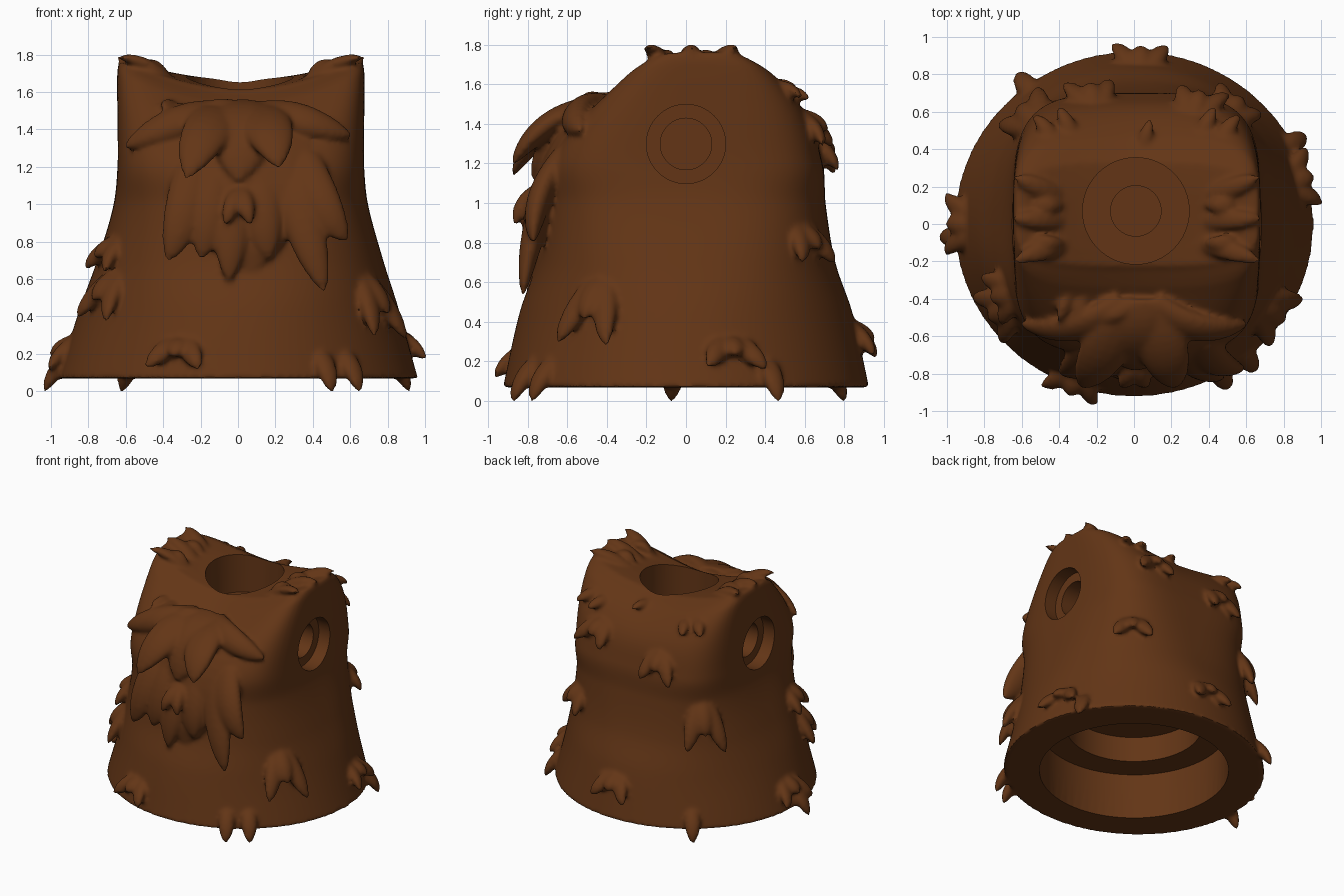
import bpy, bmesh, math
from mathutils import Vector, Matrix

if "Cube" in bpy.data.objects:
    bpy.data.objects.remove(bpy.data.objects["Cube"])

# Body profile: height, half width, depth, squareness
PROFILE = [(.07, .962, .925, 2), (.45, .85, .84, 2.1), (.7, .765, .755, 2.5), (1, .68, .705, 3.2),
           (1.2, .66, .69, 4), (1.4, .66, .6, 4), (1.6, .66, .395, 4), (1.65, .65, .3, 4)]
TOP = PROFILE[-1][0]


def section(z):
    """Smoothly interpolated profile row (cubic with averaged slopes)."""
    z = min(max(z, PROFILE[0][0]), TOP)
    n = len(PROFILE) - 1
    i = max(k for k in range(n) if z >= PROFILE[k][0])
    a, b = PROFILE[i], PROFILE[i + 1]
    p, q = PROFILE[max(i - 1, 0)], PROFILE[min(i + 2, n)]
    h = b[0] - a[0]
    t = (z - a[0]) / h
    row = []
    for k in (1, 2, 3):
        m0 = h * (b[k] - p[k]) / (b[0] - p[0])
        m1 = h * (q[k] - a[k]) / (q[0] - a[0])
        d = b[k] - a[k]
        row.append(a[k] + m0 * t + (3 * d - 2 * m0 - m1) * t * t + (m0 + m1 - 2 * d) * t ** 3)
    return row


def smooth(t):
    t = min(max(t, 0), 1)
    return t * t * (3 - 2 * t)


def surf(az, z, k=1):
    """Point on the body skin at an azimuth (degrees) and height."""
    hx, hy, e = section(z)
    c, s = math.cos(math.radians(az)), math.sin(math.radians(az))
    r = k * (abs(c / hx) ** e + abs(s / hy) ** e) ** (-1 / e)
    u = smooth((z - 1.2) / .4)
    x, y = r * c, r * s + .06 * k * u
    edge = min(abs(x) / .655, 1) ** 1.8
    z += u * (.115 * edge - .12 * (1 - edge) * min(max(.2 - y, 0), .5))
    return Vector((x + .015 * smooth(z), y, z))


def normal(az, z):
    du = surf(az + 2, z) - surf(az - 2, z)
    dv = surf(az, z + .03) - surf(az, z - .03)
    return du.cross(dv).normalized()


def skin(bm, rings):
    """Close a stack of rings into a solid."""
    vs = [[bm.verts.new(p) for p in r] for r in rings]
    n = len(vs[0])
    for a, b in zip(vs, vs[1:]):
        for i in range(n):
            bm.faces.new((a[i], a[(i + 1) % n], b[(i + 1) % n], b[i]))
    bm.faces.new(vs[0][::-1])
    bm.faces.new(vs[-1])


def finish(bm, name):
    bmesh.ops.recalc_face_normals(bm, faces=bm.faces)
    me = bpy.data.meshes.new(name)
    bm.to_mesh(me)
    bm.free()
    ob = bpy.data.objects.new(name, me)
    bpy.context.collection.objects.link(ob)
    return ob


def circle(n):
    return [(math.cos(j * math.tau / n), math.sin(j * math.tau / n)) for j in range(n)]


def lock(p0, mid, p1, w, th, out):
    """Tapered lock of fur along a curve, flattened against direction out."""
    p0, mid, p1, out = map(Vector, (p0, mid, p1, out))
    rings = []
    for i in range(13):
        t = i / 12 * .985
        p = p0 * (1 - t) ** 2 + mid * 2 * t * (1 - t) + p1 * t * t
        tan = ((mid - p0) * (1 - t) + (p1 - mid) * t).normalized()
        side = tan.cross(out).normalized()
        k = 1.4 * (1 - t) ** .75 * (.55 + 1.2 * t)
        rings.append([p + side * (w * k * c) + side.cross(tan) * (th * k * s)
                      for c, s in circle(14)])
    skin(fur, rings)


def tuft(az0, z0, az1, z1, w):
    """Lock hugging the body skin, with its tip lifted off."""
    am, zm, lift = (az0 + az1) / 2, (z0 + z1) / 2, .03 + w * .8
    n = normal(am, zm)
    lock(surf(az0, z0) - normal(az0, z0) * .04, surf(am, zm) + n * lift * .6,
         surf(az1, z1) + normal(az1, z1) * lift, w, w * .7, n)


# Torso with a saddle-shaped top
fur = bmesh.new()
rings = [[surf(360 * j / 160, .07 + (TOP - .07) * i / 60) for j in range(160)] for i in range(61)]
for k in (.93, .75, .5, .25, .05):
    rings.append([surf(360 * j / 160, TOP, k) + Vector((0, 0, .015)) for j in range(160)])
skin(fur, rings)

# Fur clusters: azimuth, root height, drop; each fans out into three locks
for az, z, drop in [(135, 1, .38), (110, 1.36, .22), (88, .4, .2), (62, 1.45, .19),
                    (50, .88, .2), (15, .32, .18), (180, .29, .2), (208, .82, .2),
                    (-33, .62, .37), (249, .28, .18), (213, .64, .29)]:
    w = .048 + drop * .05
    for fan, part in ((-1, .95), (1, 1), (0, .62)):
        tuft(az + fan * 2, z, az + fan * 9, z - drop * part, w)

# Hanging tips around the base rim
for az in (184, 128, -60, -50, 27):
    tuft(az, .22, az, -.01, .06)

# Chest fur: broad mats, ragged lower locks, upper locks mirrored about the middle
FRONT = (0, -1, .15)
lock((.03, -.44, 1.47), (.05, -.72, 1.25), (.06, -.77, .62), .38, .09, FRONT)
lock((.03, -.4, 1.51), (.03, -.66, 1.48), (.0, -.78, 1.12), .2, .07, (0, -.9, .4))
for x, z in ((-.38, .69), (-.2, .7), (-.05, .58), (.17, .7), (.47, .52), (.59, .8)):
    lock((x * .6, -.62, 1.25), (x * .7, -.79, .76 + z * .3), (x, -.93 + z * .2, z), .115, .065, FRONT)
for s in (-1, 1):
    x, z = .02 + s * .08, 1.16 + s * .03
    lock((x, -.42, 1.49), (s * .32, -.63, 1.48), (s * .62, -.53, z + .17), .1, .065, (0, -.8, .6))
    lock((x, -.42, 1.49), (s * .17, -.74, 1.45), (s * .25 - .03, -.88, z), .14, .065, (0, -.8, .6))
    lock((.02, -.73, 1.08), (s * .04, -.86, 1), (s * .07, -.86, .88), .05, .04, FRONT)
lock((0, -.42, 1.52), (-.12, -.5, 1.54), (-.2, -.5, 1.51), .04, .05, FRONT)

# Shoulder and upper back fur
for s in (-1, 1):
    for y in (-.2, .03, .26):
        lock((s * .36, y * .5, 1.65), (.015 + s * .52, y * .75, 1.79), (.015 + s * .67, y, 1.785),
             .055, .035, (0, 0, 1))
    for y in (-.1, .1):
        lock((s * .56, y, 1.7), (s * .47, y, 1.8), (s * .37, y, 1.7), .045, .03, (0, 0, 1))
    for a in (38, 47):
        tuft(90 - s * a, 1.57, 90 - s * a, 1.45, .045)
tuft(86, 1.63, 80, 1.54, .04)
for az in (231, 238):
    tuft(az, 1.56, az, 1.46, .04)
torso = finish(fur, "furry_torso")

# Stepped round sockets: base opening, neck, both arms
cut = bmesh.new()


def socket(r0, r1, h0, h1, h2, matrix):
    """Narrow bore r0 from h0 to h1, then wide bore r1 out to h2."""
    skin(cut, [[matrix @ Vector((r * c, r * s, h)) for c, s in circle(64)]
               for r, h in ((r0, h0), (r0, h1), (r1, h1), (r1, h2))])


socket(.49, .685, .63, .43, -.2, Matrix())
socket(.135, .285, 1.1, 1.38, 2, Matrix.Translation((.01, .07, 0)))
for s in (-1, 1):
    socket(.13, .2, .42, .56, .9,
           Matrix.Translation((.015, 0, 1.3)) @ Matrix.Rotation(s * math.pi / 2, 4, 'Y'))
cutter = finish(cut, "socket_cutter")
cutter.hide_render = True

# Fuse the fur into the torso, soften, then cut the sockets
m = torso.modifiers.new("fuse", 'REMESH')
m.mode, m.voxel_size = 'VOXEL', .015
m = torso.modifiers.new("soften", 'SMOOTH')
m.factor, m.iterations = .5, 7
m = torso.modifiers.new("sockets", 'BOOLEAN')
m.operation, m.object, m.solver = 'DIFFERENCE', cutter, 'EXACT'
bpy.context.view_layer.objects.active = torso
torso.select_set(True)
for name in ("fuse", "soften", "sockets"):
    bpy.ops.object.modifier_apply(modifier=name)
bpy.data.objects.remove(cutter)
low = min(v.co.z for v in torso.data.vertices)
torso.data.transform(Matrix.Translation((0, 0, -low)))
bpy.ops.object.shade_smooth_by_angle(angle=math.radians(45))

mat = bpy.data.materials.new("brown_fur")
mat.diffuse_color = (.125, .036, .008, 1)
mat.use_nodes = True
mat.node_tree.nodes["Principled BSDF"].inputs["Base Color"].default_value = mat.diffuse_color
torso.data.materials.clear()
torso.data.materials.append(mat)
